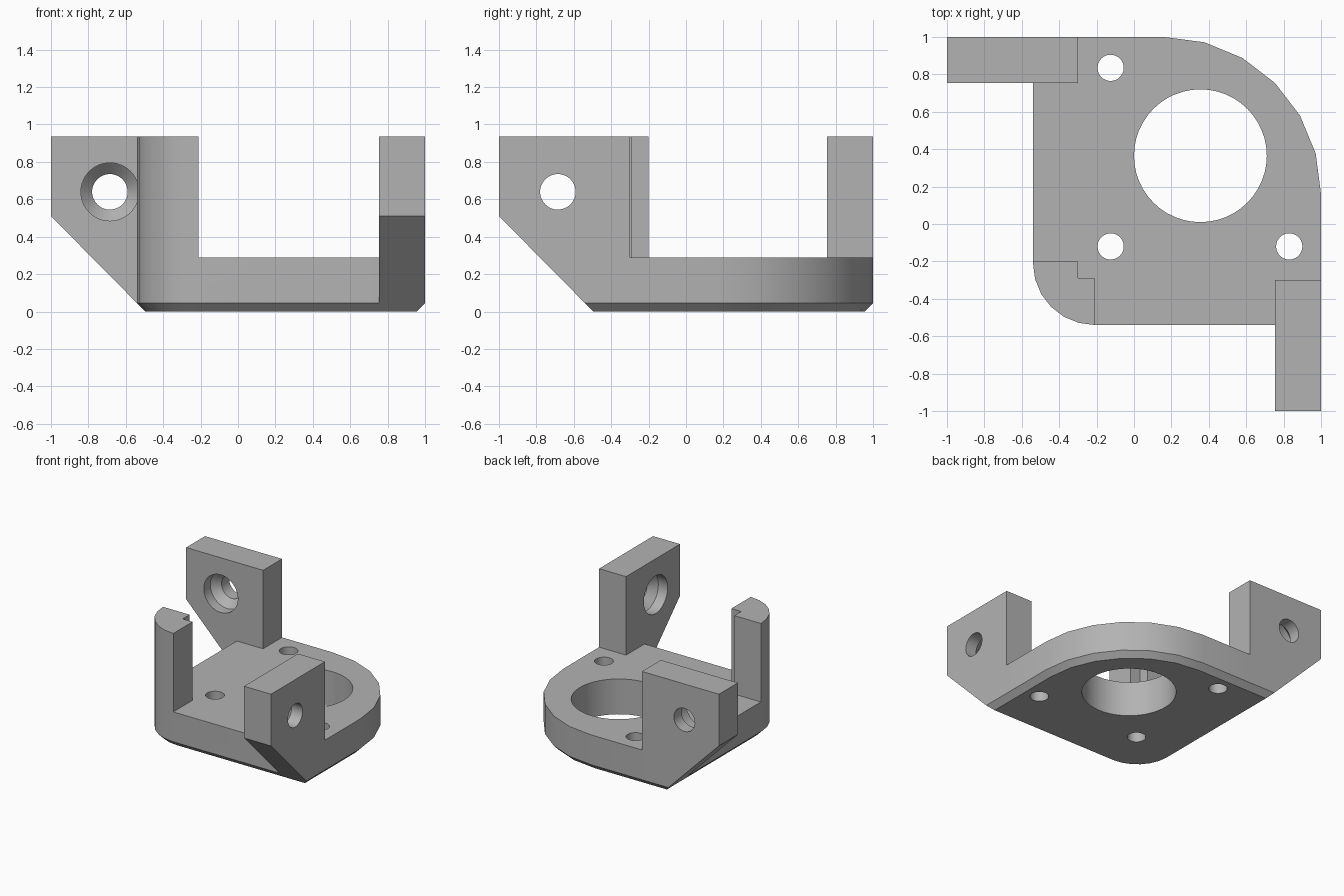
import bpy, bmesh
from math import sin, cos, pi

if "Cube" in bpy.data.objects:
    bpy.data.objects.remove(bpy.data.objects["Cube"], do_unlink=True)

grey = bpy.data.materials.new("plain grey")
grey.use_nodes = True
grey.diffuse_color = (0.45, 0.45, 0.45, 1)
grey.node_tree.nodes["Principled BSDF"].inputs["Base Color"].default_value = (0.45, 0.45, 0.45, 1)

FLOOR, TOP, LOW, BEVEL = 0.29, 0.935, -0.54, 0.045


def loft(name, rings):
    """Closed solid through matching rings of points."""
    bm = bmesh.new()
    loops = [[bm.verts.new(p) for p in ring] for ring in rings]
    n = len(loops[0])
    for a, b in zip(loops, loops[1:]):
        for i in range(n):
            j = (i + 1) % n
            bm.faces.new((a[i], a[j], b[j], b[i]))
    bm.faces.new(loops[0])
    bm.faces.new(loops[-1])
    bmesh.ops.recalc_face_normals(bm, faces=bm.faces)
    mesh = bpy.data.meshes.new(name)
    bm.to_mesh(mesh)
    bm.free()
    mesh.materials.append(grey)
    ob = bpy.data.objects.new(name, mesh)
    bpy.context.collection.objects.link(ob)
    return ob


def arc(cx, cy, r, start, steps=6):
    angles = [start + pi / 2 * i / steps for i in range(steps + 1)]
    return [(cx + r * cos(a), cy + r * sin(a)) for a in angles]


def circle(cx, cy, r, n=48):
    return [(cx + r * cos(2 * pi * i / n), cy + r * sin(2 * pi * i / n)) for i in range(n)]


def raise_to(points, z):
    return [(x, y, z) for x, y in points]


def combine(target, tool, operation):
    mod = target.modifiers.new(operation, 'BOOLEAN')
    mod.operation, mod.solver, mod.object = operation, 'EXACT', tool
    bpy.context.view_layer.objects.active = target
    bpy.ops.object.modifier_apply(modifier=mod.name)
    bpy.data.objects.remove(tool, do_unlink=True)


# Base plate with two rounded corners and a bevelled underside
def outline(inset):
    lo, hi = LOW + inset, 1 - inset
    return (arc(0.16, 0.16, 0.84 - inset, 0) + [(lo, hi)]
            + arc(-0.21, -0.21, 0.33 - inset, pi) + [(hi, lo)])


bracket = loft("mounting_bracket", [raise_to(outline(BEVEL), 0),
                                    raise_to(outline(0), BEVEL),
                                    raise_to(outline(0), FLOOR)])

# Corner post with a stepped inner corner
post = arc(-0.21, -0.21, 0.33, pi) + [(-0.21, -0.29), (-0.30, -0.29), (-0.30, -0.20), (LOW, -0.20)]
combine(bracket, loft("corner_post", [raise_to(post, 0.15), raise_to(post, TOP)]), 'UNION')

# Two mounting ears, mirrored across the diagonal, each with a recessed screw hole
ear = [(-1, TOP), (-1, 0.51), (LOW, BEVEL), (-0.30, BEVEL), (-0.30, TOP)]
bore = [(0.155, 0.70), (0.155, 0.84), (0.095, 0.90), (0.095, 1.1)]


def place(points, depth, swap):
    return [(depth, a, z) if swap else (a, depth, z) for a, z in points]


for swap in (False, True):
    solid = loft("mounting_ear", [place(ear, d, swap) for d in (0.755, 1)])
    combine(bracket, solid, 'UNION')
    cutter = loft("screw_cutter", [place(circle(-0.685, 0.64, r), d, swap) for r, d in bore])
    combine(bracket, cutter, 'DIFFERENCE')

# Large centre opening and three bolt holes
for x, y, r in ((0.355, 0.365, 0.355), (-0.125, 0.835, 0.07),
                (-0.125, -0.12, 0.07), (0.83, -0.12, 0.07)):
    ring = circle(x, y, r)
    combine(bracket, loft("hole_cutter", [raise_to(ring, -0.1), raise_to(ring, 0.4)]), 'DIFFERENCE')

bpy.ops.object.select_all(action='DESELECT')
bracket.select_set(True)
bpy.context.view_layer.objects.active = bracket
bpy.ops.object.shade_smooth_by_angle()
